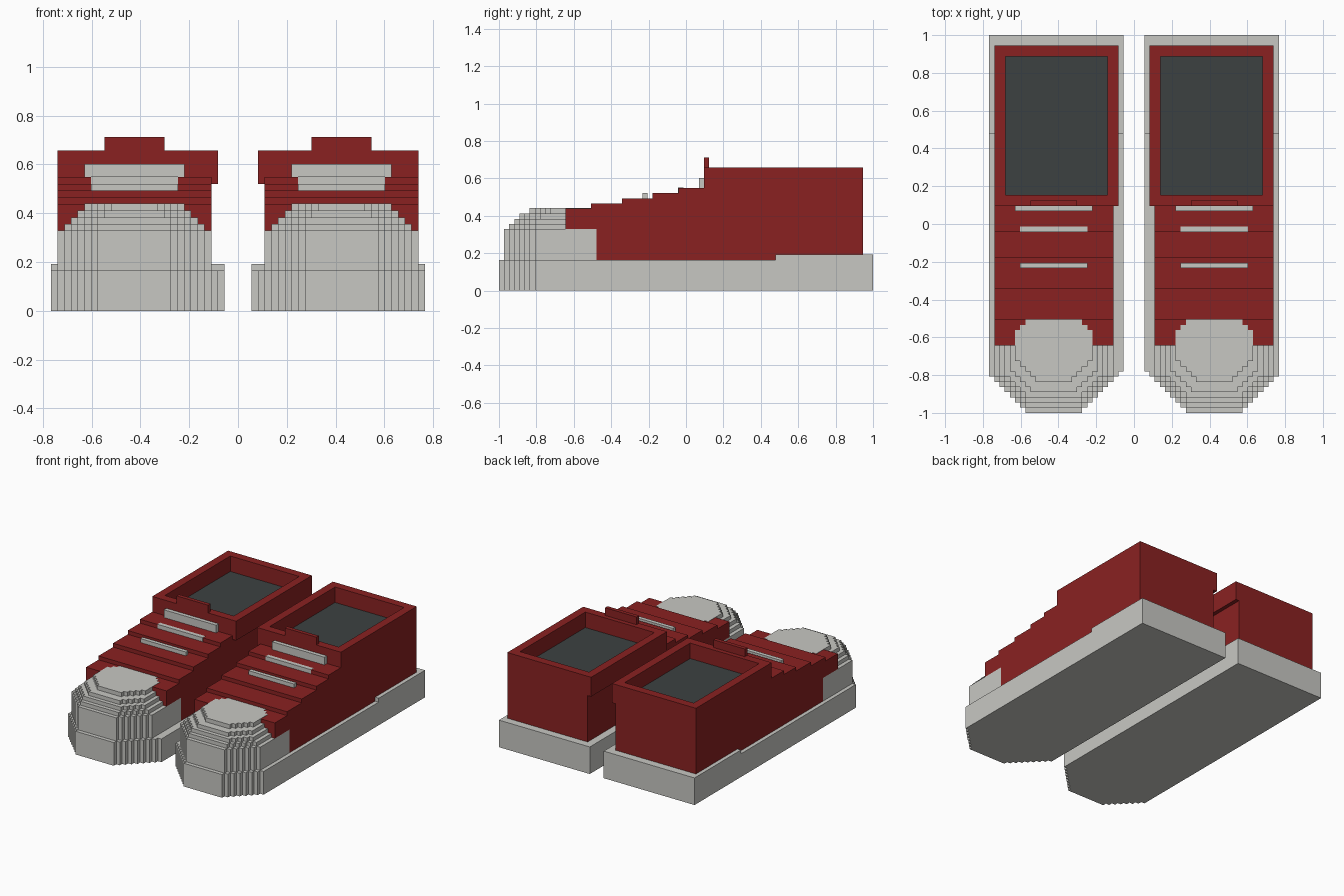
import bpy, bmesh

if "Cube" in bpy.data.objects:
    bpy.data.objects.remove(bpy.data.objects["Cube"])

V = 2 / 73          # size of one block step; all parts are laid out on this grid


def material(name, rgb):
    m = bpy.data.materials.new(name)
    m.diffuse_color = (*rgb, 1)
    m.use_nodes = True
    m.node_tree.nodes["Principled BSDF"].inputs["Base Color"].default_value = m.diffuse_color
    return m


GREY = material("light grey rubber", (0.575, 0.575, 0.545))
RED = material("dark red canvas", (0.255, 0.0156, 0.0156))
DARK = material("charcoal lining", (0.046, 0.053, 0.053))


def finish(bm, name, side, *mats):
    """Scale grid units to the scene, mirror for the left shoe, link."""
    for v in bm.verts:
        v.co = (side * v.co.x * V, v.co.y * V - 1, v.co.z * V)
    bmesh.ops.recalc_face_normals(bm, faces=bm.faces)
    me = bpy.data.meshes.new(name)
    bm.to_mesh(me)
    bm.free()
    for m in mats:
        me.materials.append(m)
    ob = bpy.data.objects.new(name, me)
    bpy.context.collection.objects.link(ob)
    return ob


def prism(points, offset):
    """Extrude a closed outline of 3D points along an offset."""
    bm = bmesh.new()
    f = bm.faces.new([bm.verts.new(p) for p in points])
    ext = bmesh.ops.extrude_face_region(bm, geom=[f])["geom"]
    bmesh.ops.translate(bm, vec=offset,
                        verts=[e for e in ext if isinstance(e, bmesh.types.BMVert)])
    bm.normal_update()
    return bm


def box(x0, x1, y0, y1, z0, z1):
    return prism([(x0, y0, z0), (x1, y0, z0), (x1, y1, z0), (x0, y1, z0)],
                 (0, 0, z1 - z0))


def stepped_slab(first, last, a, b, lo, hi, z0, z1, rear=0):
    """Slab whose front corners widen one step per row from a..b to lo..hi;
    the last rows can narrow again by 'rear' steps."""
    left, right = [], []
    for r in range(first, last):
        cut = max(0, rear - (last - 1 - r))
        x0 = max(lo, a - (r - first)) + cut
        x1 = min(hi, b + (r - first)) - cut
        left += [(x0, r, z0), (x0, r + 1, z0)]
        right += [(x1, r, z0), (x1, r + 1, z0)]
    pts = []
    for p in right + left[::-1]:
        if not pts or p != pts[-1]:
            pts.append(p)
    return prism(pts, (0, 0, z1 - z0))


# Side profile of the canvas body: (row, height)
BODY = [(19, 6), (19, 12), (13, 12), (13, 16), (18, 16), (18, 17), (24, 17),
        (24, 18), (30, 18), (30, 19), (35, 19), (35, 20), (40, 20), (40, 19),
        (71, 19), (71, 6)]

# Toe cap layers: first row, last row, front span, full span, heights
CAP = [(1, 19, 10, 21, 4, 27, 6, 12),
       (2, 17, 10, 21, 5, 26, 12, 13),
       (3, 17, 10, 21, 6, 25, 13, 14),
       (4, 17, 11, 20, 7, 24, 14, 15)]

# Lace bars: x span, y span, heights
LACES = [(8, 23, 39, 40, 20, 22),
         (9, 22, 34.93, 36, 19, 20.07),
         (9, 22, 28, 29, 18, 19)]

for side, tag in ((1, "right"), (-1, "left")):
    # Sole and raised heel
    finish(stepped_slab(0, 54, 10, 21, 2, 28, 0, 6), f"{tag}_sole", side, GREY)
    finish(box(2, 28, 54, 73, 0, 7), f"{tag}_heel", side, GREY)

    # Toe cap built from shrinking layers, top one flush with the canvas
    for i, layer in enumerate(CAP):
        finish(stepped_slab(*layer), f"{tag}_toe_cap_{i + 1}", side, GREY)
    finish(stepped_slab(6, 18, 12, 19, 8, 23, 15, 16.07, rear=2),
           f"{tag}_toe_cap_top", side, GREY)

    # Canvas body with stepped instep
    finish(prism([(4, y, z) for y, z in BODY], (23, 0, 0)),
           f"{tag}_canvas_body", side, RED)

    # Ankle collar with a sunken, dark-floored opening
    bm = box(3, 27, 40, 71, 19, 24)
    bmesh.ops.recalc_face_normals(bm, faces=bm.faces)
    top = max(bm.faces, key=lambda f: f.calc_center_median().z)
    bmesh.ops.inset_region(bm, faces=[top], thickness=3)
    floor = bmesh.ops.extrude_discrete_faces(bm, faces=[top])["faces"][0]
    floor.material_index = 1
    bmesh.ops.translate(bm, verts=floor.verts, vec=(0, 0, -4))
    finish(bm, f"{tag}_ankle_collar", side, RED, DARK)

    # Tongue tip and laces
    finish(box(11, 20, 40, 41, 24, 26), f"{tag}_tongue", side, RED)
    for i, lace in enumerate(LACES):
        finish(box(*lace), f"{tag}_lace_{i + 1}", side, GREY)
